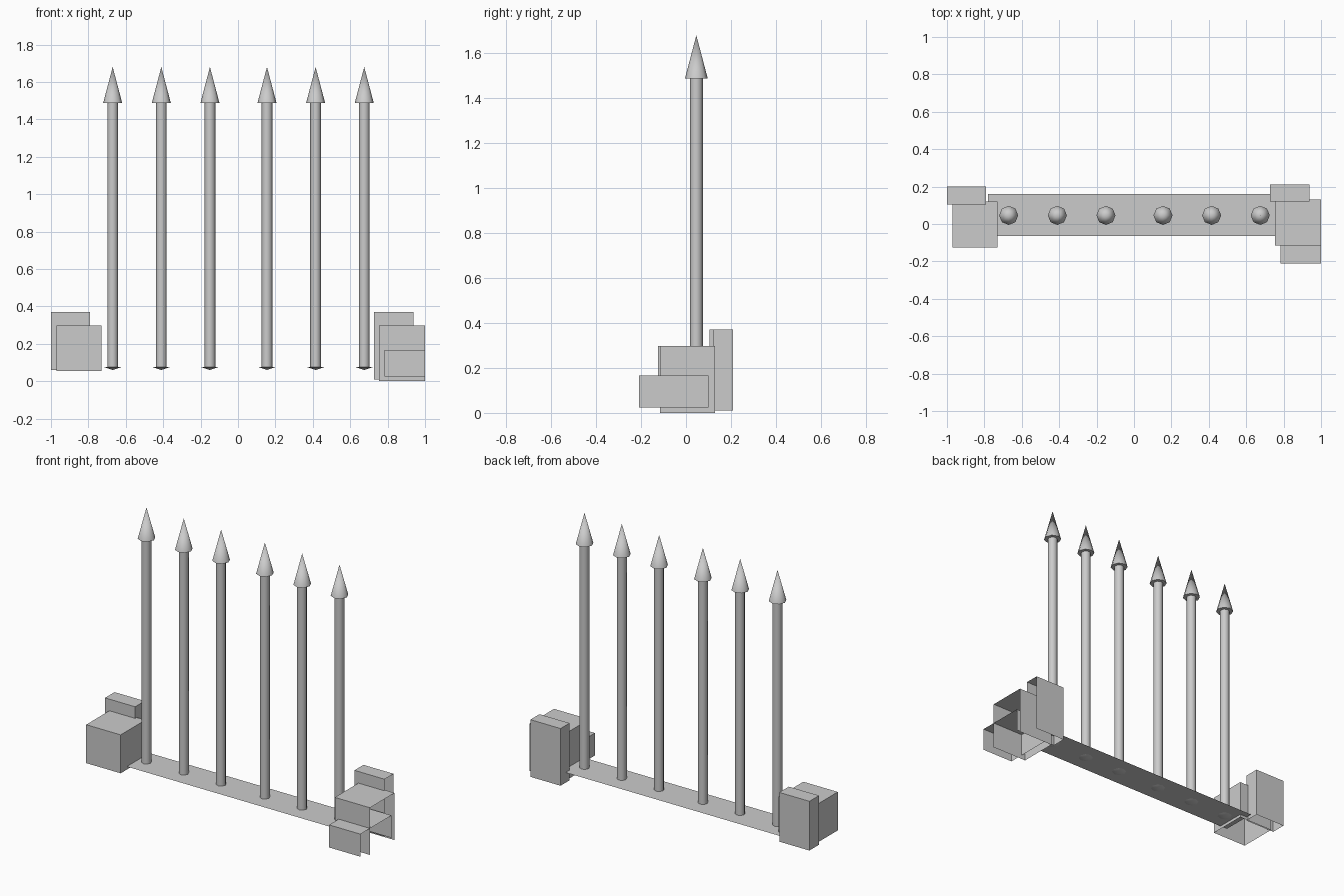
import bpy, bmesh
from math import cos, sin, radians, tau

if "Cube" in bpy.data.objects:
    bpy.data.objects.remove(bpy.data.objects["Cube"])


def add_object(name, bm):
    mesh = bpy.data.meshes.new(name)
    bm.to_mesh(mesh)
    bm.free()
    obj = bpy.data.objects.new(name, mesh)
    bpy.context.collection.objects.link(obj)
    return obj


def shell_box(name, lo, hi, open_right=False):
    """Box without a floor, optionally without its +x side."""
    bm = bmesh.new()
    bmesh.ops.create_cube(bm, size=1)
    for v in bm.verts:
        v.co = [(a + b) / 2 + c * (b - a) for a, b, c in zip(lo, hi, v.co)]
    bm.normal_update()
    gone = [f for f in bm.faces
            if f.normal.z < -0.5 or (open_right and f.normal.x > 0.5)]
    bmesh.ops.delete(bm, geom=gone, context='FACES')
    return add_object(name, bm)


def lathe(name, profile, x, y, sides=8):
    """Revolve a radius/height profile that starts and ends on the axis."""
    bm = bmesh.new()
    rings = []
    for r, z in profile[1:-1]:
        rings.append([bm.verts.new((x + r * cos(tau * i / sides),
                                    y + r * sin(tau * i / sides), z))
                      for i in range(sides)])
    bottom = bm.verts.new((x, y, profile[0][1]))
    top = bm.verts.new((x, y, profile[-1][1]))
    for i in range(sides):
        j = (i + 1) % sides
        bm.faces.new((bottom, rings[0][j], rings[0][i]))
        bm.faces.new((top, rings[-1][i], rings[-1][j]))
        for a, b in zip(rings, rings[1:]):
            bm.faces.new((a[i], a[j], b[j], b[i]))
    obj = add_object(name, bm)
    bpy.ops.object.select_all(action='DESELECT')
    obj.select_set(True)
    bpy.context.view_layer.objects.active = obj
    bpy.ops.object.shade_smooth_by_angle(angle=radians(50))
    return obj


# Thin ground strip
bm = bmesh.new()
bm.faces.new([bm.verts.new((x, y, 0.074)) for x, y in
              ((-0.78, -0.064), (0.78, -0.064), (0.78, 0.16), (-0.78, 0.16))])
add_object("base_strip", bm)

# Pointed fence bars: foot cone, shaft and spear head
bar_profile = [(0, 0.06), (0.051, 0.077), (0.029, 0.077),
               (0.029, 1.487), (0.051, 1.487), (0, 1.68)]
for n, x in enumerate((-0.67, -0.41, -0.15, 0.155, 0.415, 0.675)):
    lathe(f"fence_bar_{n + 1}", bar_profile, x, 0.046)

# Stone blocks at the left end
shell_box("left_back_block", (-1.0, 0.105, 0.06), (-0.79, 0.20, 0.37))
shell_box("left_front_block", (-0.97, -0.125, 0.055), (-0.73, 0.12, 0.297))

# Stone blocks at the right end, open on the outer side
shell_box("right_back_block", (0.727, 0.12, 0.01), (0.937, 0.21, 0.37), True)
shell_box("right_middle_block", (0.755, -0.115, 0.0), (1.0, 0.13, 0.297), True)
shell_box("right_front_block", (0.782, -0.21, 0.025), (1.0, 0.10, 0.167), True)
